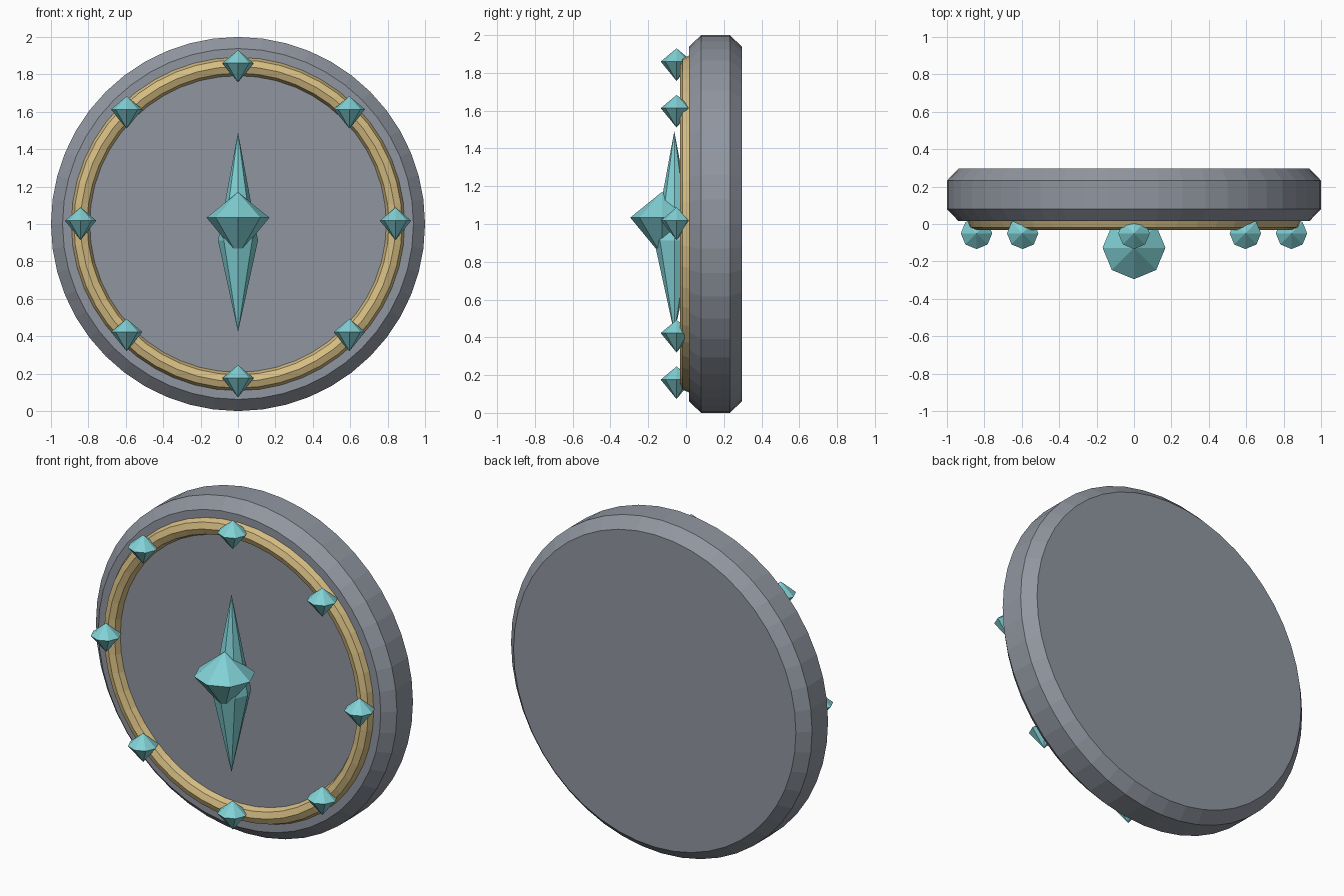
import bpy
import bmesh
from math import sin, cos, pi
from mathutils import Matrix

cube = bpy.data.objects.get("Cube")
if cube:
    bpy.data.objects.remove(cube, do_unlink=True)


def material(name, rgb):
    m = bpy.data.materials.new(name)
    m.use_nodes = True
    m.diffuse_color = (*rgb, 1)
    m.node_tree.nodes["Principled BSDF"].inputs["Base Color"].default_value = (*rgb, 1)
    return m


stone = material("grey stone", (0.28, 0.305, 0.352))
gold = material("pale gold", (0.67, 0.51, 0.225))
crystal = material("teal crystal", (0.22, 0.64, 0.67))


def add_object(name, bm, mat, location):
    bmesh.ops.recalc_face_normals(bm, faces=bm.faces)
    mesh = bpy.data.meshes.new(name)
    bm.to_mesh(mesh)
    bm.free()
    mesh.materials.append(mat)
    ob = bpy.data.objects.new(name, mesh)
    ob.location = location
    bpy.context.collection.objects.link(ob)
    return ob


def lathe(profile, sides, closed=False):
    """Turn (radius, height) points around z; open ends are capped or pointed."""
    bm = bmesh.new()
    rings = []
    for r, h in profile:
        n = sides if r > 0 else 1
        rings.append([bm.verts.new((r * cos(2 * pi * i / sides),
                                    r * sin(2 * pi * i / sides), h)) for i in range(n)])
    pairs = list(zip(rings, rings[1:]))
    if closed:
        pairs.append((rings[-1], rings[0]))
    for a, b in pairs:
        for i in range(sides):
            j = (i + 1) % sides
            corners = [a[i % len(a)], a[j % len(a)], b[j % len(b)], b[i % len(b)]]
            bm.faces.new(list(dict.fromkeys(corners)))
    if not closed:
        for ring in (rings[0], rings[-1]):
            if len(ring) > 1:
                bm.faces.new(ring)
    return bm


def face_front(bm):
    """Turn the lathe axis so that its height runs along y."""
    bmesh.ops.rotate(bm, verts=bm.verts, matrix=Matrix.Rotation(-pi / 2, 3, "X"))
    return bm


def gem(name, radius, bottom, girdle, top, location):
    bm = lathe([(0, bottom), (radius, girdle), (0, top)], 8)
    return add_object(name, bm, crystal, location)


# Thick disc with chamfered rims
disc = [(0.938, 0.015), (1, 0.08), (1, 0.232), (0.938, 0.297)]
add_object("clock_disc", face_front(lathe(disc, 48)), stone, (0, 0, 1))

# Gold ring with an octagonal section, half sunk into the disc
section = [(0.842 + 0.05 * cos(k * pi / 4), 0.05 * sin(k * pi / 4)) for k in range(8)]
add_object("gold_ring", face_front(lathe(section, 48, closed=True)), gold, (0, 0.017, 1))

# Eight upright gems around the ring
for k in range(8):
    a = k * pi / 4
    gem(f"hour_gem_{k + 1}", 0.084, -0.085, 0.018, 0.088,
        (0.842 * sin(a), -0.05, 1 + 0.842 * cos(a)))

# Long needle crystal and the large gem in front of it
gem("needle_crystal", 0.107, -0.49, 0, 0.58, (0, -0.062, 0.912))
gem("center_gem", 0.168, -0.17, 0.034, 0.17, (0, -0.127, 1))
